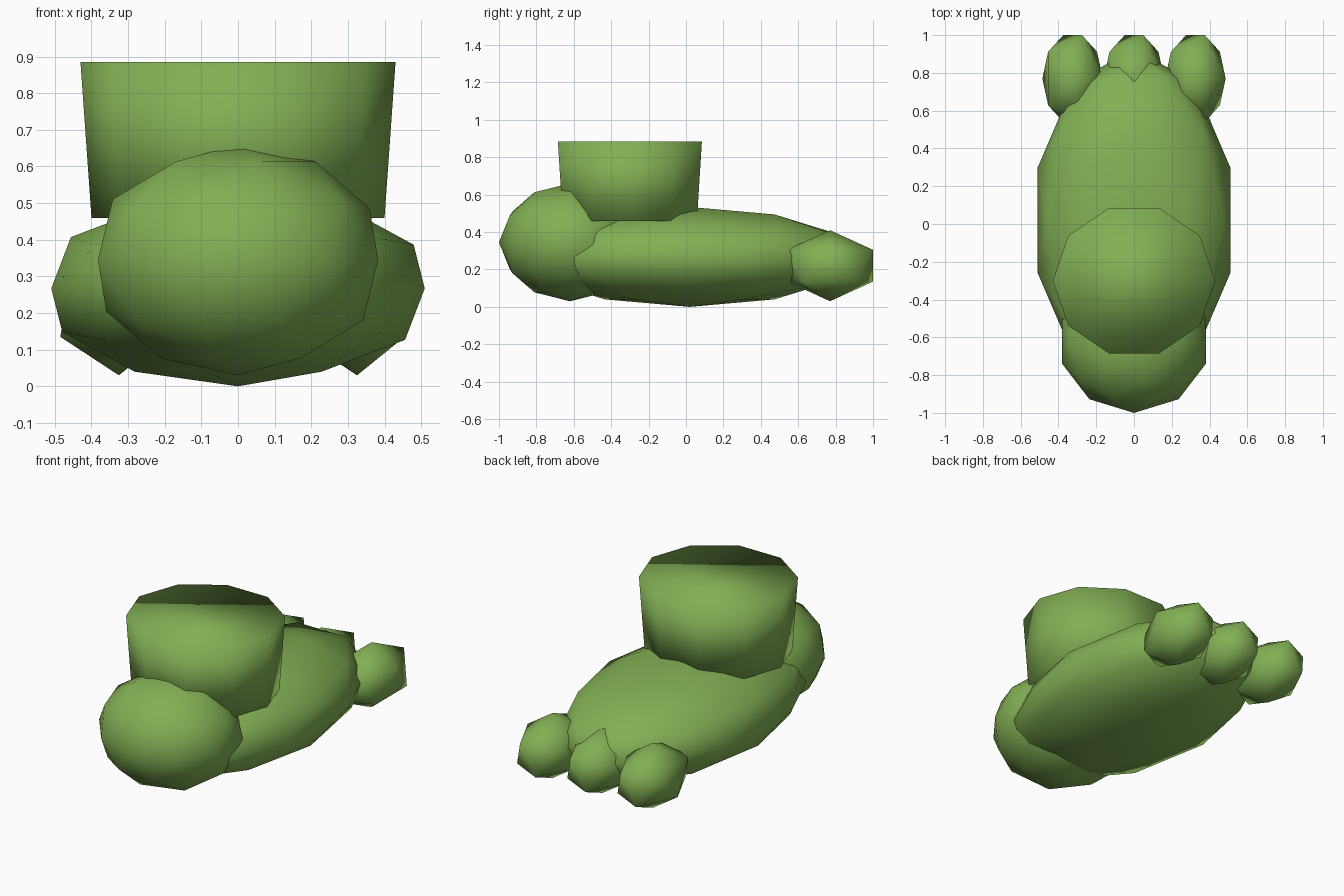
import bpy
import bmesh
import math
from mathutils import Matrix

if "Cube" in bpy.data.objects:
    bpy.data.objects.remove(bpy.data.objects["Cube"])

green = bpy.data.materials.new("leaf_green")
green.diffuse_color = (0.223, 0.434, 0.089, 1.0)
green.use_nodes = True
green.node_tree.nodes["Principled BSDF"].inputs["Base Color"].default_value = green.diffuse_color


def finish(name, bm):
    """Turn a bmesh into a smooth-shaded green object."""
    mesh = bpy.data.meshes.new(name)
    for face in bm.faces:
        face.smooth = True
    bm.to_mesh(mesh)
    bm.free()
    mesh.materials.append(green)
    obj = bpy.data.objects.new(name, mesh)
    bpy.context.collection.objects.link(obj)
    return obj


def blob(name, centre, radii, detail):
    """Low-poly ellipsoid made from an icosphere."""
    bm = bmesh.new()
    place = Matrix.Translation(centre) @ Matrix.Diagonal((*radii, 1.0))
    bmesh.ops.create_icosphere(bm, subdivisions=detail, radius=1.0, matrix=place)
    return finish(name, bm)


# Main foot and heel
blob("foot_body", (0, 0.02, 0.267), (0.536, 0.906, 0.267), 2)
blob("heel", (0, -0.62, 0.345), (0.402, 0.38, 0.315), 2)

# Three toes
for name, x in (("left_toe", -0.325), ("middle_toe", 0.0), ("right_toe", 0.325)):
    blob(name, (x, 0.77, 0.22), (0.179, 0.27, 0.19), 1)

# Ankle: closed ten-sided stump, slightly wider at the top
bm = bmesh.new()
place = (Matrix.Translation((0, -0.3, 0.6725))
         @ Matrix.Diagonal((0.43, 0.405, 1.0, 1.0))
         @ Matrix.Rotation(math.radians(18), 4, "Z"))
bmesh.ops.create_cone(bm, cap_ends=True, cap_tris=False, segments=10,
                      radius1=0.93, radius2=1.0, depth=0.425, matrix=place)
finish("ankle", bm)
